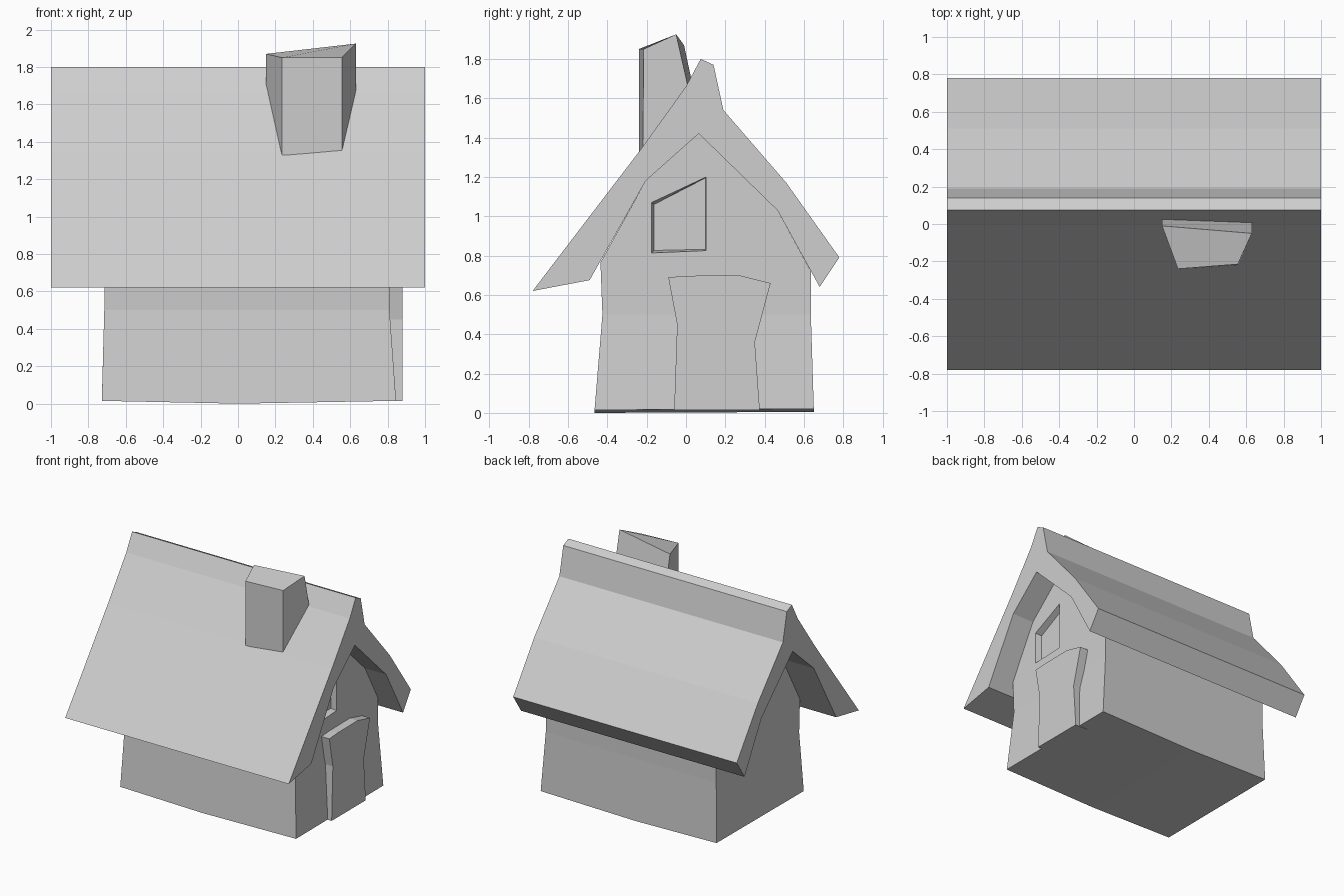
import bpy
import bmesh

if "Cube" in bpy.data.objects:
    bpy.data.objects.remove(bpy.data.objects["Cube"], do_unlink=True)

GREY = (0.62, 0.62, 0.62, 1)
mat = bpy.data.materials.new("plain grey")
mat.use_nodes = True
mat.diffuse_color = GREY
mat.node_tree.nodes["Principled BSDF"].inputs["Base Color"].default_value = GREY


def finish(name, bm):
    """Turn a bmesh into a flat-shaded object."""
    bmesh.ops.recalc_face_normals(bm, faces=bm.faces)
    mesh = bpy.data.meshes.new(name)
    bm.to_mesh(mesh)
    bm.free()
    mesh.materials.append(mat)
    obj = bpy.data.objects.new(name, mesh)
    bpy.context.collection.objects.link(obj)
    return obj


def loft(name, rings, split=None):
    """Skin matching closed rings; split = index pair that divides each end cap."""
    bm = bmesh.new()
    rows = [[bm.verts.new(p) for p in ring] for ring in rings]
    n = len(rows[0])
    for a, b in zip(rows, rows[1:]):
        for i in range(n):
            j = (i + 1) % n
            bm.faces.new((a[i], a[j], b[j], b[i]))
    for row in (rows[0], rows[-1]):
        if split:
            i, j = split
            bm.faces.new(row[i:j + 1])
            bm.faces.new(row[j:] + row[:i + 1])
        else:
            bm.faces.new(row)
    return finish(name, bm)


def prism(name, profile, x0, x1):
    return loft(name, [[(x, y, z) for y, z in profile] for x in (x0, x1)])


# Roof: crooked ridge and uneven eaves, solid down to the gable line
underside = [(0.465, 1.03), (0.065, 1.42), (-0.205, 1.18)]
roof_profile = [(-0.78, 0.62), (-0.23, 1.34), (0.0, 1.66), (0.075, 1.80),
                (0.14, 1.77), (0.19, 1.54), (0.51, 1.17), (0.78, 0.79),
                (0.68, 0.64)] + underside + [(-0.49, 0.675)]
prism("roof", roof_profile, -1, 1)

# House walls: waisted at mid height, flared at the ground, sagging in the middle
wall_profile = [(-0.465, 0.015), (-0.425, 0.5), (-0.435, 0.765)]
wall_profile += underside[::-1] + [(0.635, 0.72), (0.635, 0.5), (0.65, 0.02)]


def station(waist, foot, sag):
    return [(foot if z < 0.1 else waist, y, z - sag if z < 0.1 else z)
            for y, z in wall_profile]


walls = loft("house_walls",
             [station(-0.715, -0.728, 0), station(0, 0, 0.015), station(0.81, 0.845, 0)],
             split=(1, 7))

# Crooked window recess, tapering slightly inward
outer = [(-0.175, 0.813), (0.103, 0.825), (0.103, 1.20), (-0.175, 1.07)]
inner = [(-0.162, 0.826), (0.10, 0.832), (0.10, 1.195), (-0.162, 1.06)]
cutter = loft("window_cutter", [[(0.76, y, z) for y, z in inner],
                                [(0.811, y, z) for y, z in outer]])
cutter.hide_render = True
cut = walls.modifiers.new("window", 'BOOLEAN')
cut.operation = 'DIFFERENCE'
cut.solver = 'EXACT'
cut.object = cutter
bpy.context.view_layer.objects.active = walls
bpy.ops.object.modifier_apply(modifier=cut.name)
bpy.data.objects.remove(cutter, do_unlink=True)

# Door: crooked slab standing proud of the gable wall
prism("door", [(-0.06, 0.015), (-0.045, 0.45), (-0.09, 0.69), (0.02, 0.697),
               (0.27, 0.70), (0.43, 0.66), (0.35, 0.36), (0.375, 0.015)], 0.77, 0.88)

# Chimney: leaning block with a sloped top, wider at the back
loft("chimney", [
    [(0.235, -0.24, 1.33), (0.555, -0.22, 1.33), (0.63, 0.01, 1.66), (0.15, 0.035, 1.66)],
    [(0.235, -0.24, 1.85), (0.555, -0.215, 1.85), (0.63, -0.05, 1.925), (0.15, -0.01, 1.87)],
])
